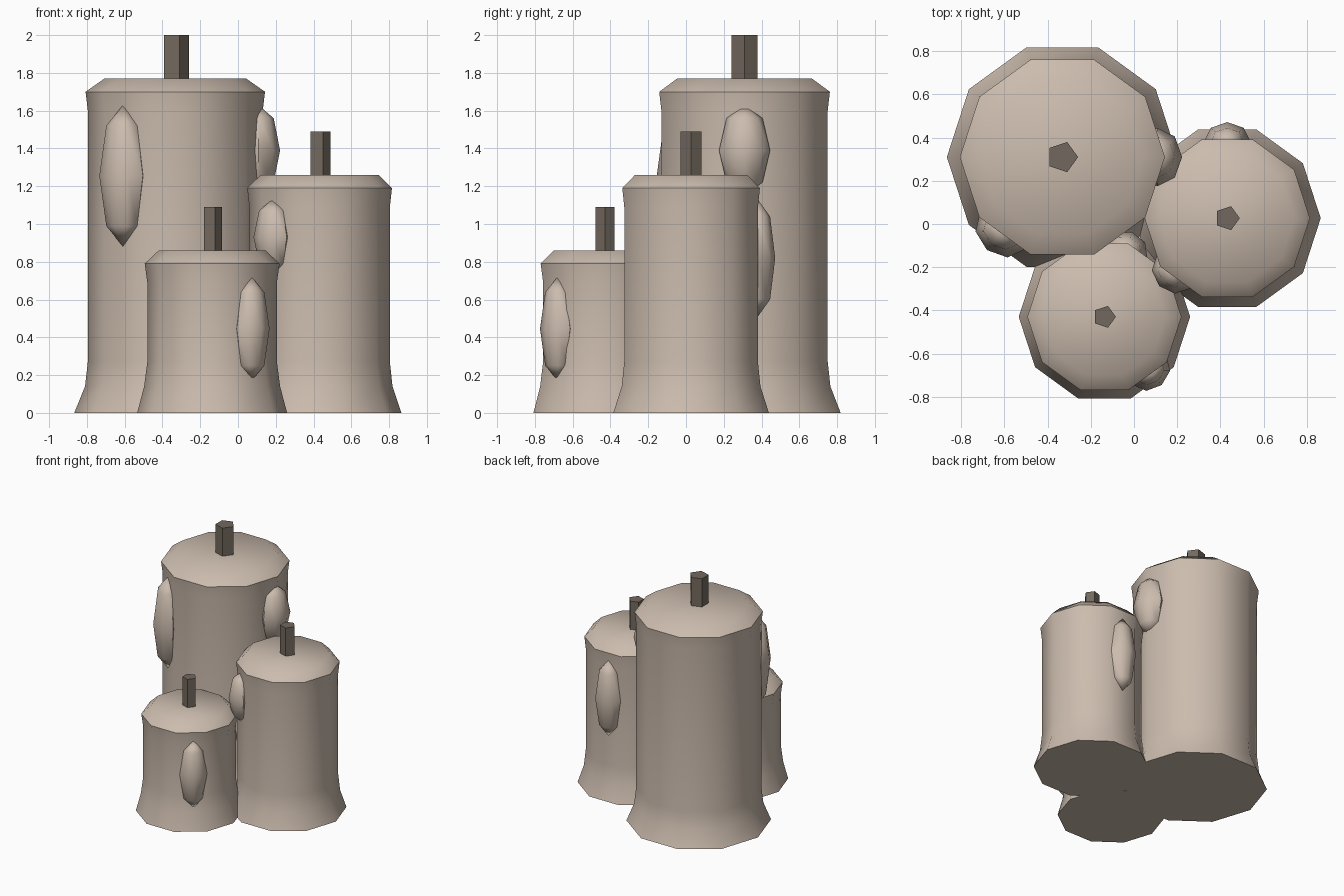
import bpy, bmesh, math
from mathutils import Matrix

if "Cube" in bpy.data.objects:
    bpy.data.objects.remove(bpy.data.objects["Cube"])


def material(name, rgb):
    m = bpy.data.materials.new(name)
    m.diffuse_color = (*rgb, 1)
    m.use_nodes = True
    m.node_tree.nodes["Principled BSDF"].inputs["Base Color"].default_value = m.diffuse_color
    return m


WAX = material("beige wax", (0.60, 0.50, 0.42))
WICK = material("dark wick", (0.17, 0.14, 0.112))


def finish(name, bm, mat, smooth_angle=None):
    bmesh.ops.recalc_face_normals(bm, faces=bm.faces)
    me = bpy.data.meshes.new(name)
    bm.to_mesh(me)
    bm.free()
    me.materials.append(mat)
    ob = bpy.data.objects.new(name, me)
    bpy.context.collection.objects.link(ob)
    if smooth_angle:
        bpy.ops.object.select_all(action='DESELECT')
        ob.select_set(True)
        bpy.context.view_layer.objects.active = ob
        bpy.ops.object.shade_smooth_by_angle(angle=math.radians(smooth_angle))


def lathe(name, cx, cy, profile, sides, mat, smooth_angle=None):
    """Stack rings of (radius, z) and cap both ends."""
    bm = bmesh.new()
    rings = []
    for r, z in profile:
        rings.append([bm.verts.new((cx + r * math.cos(2 * math.pi * i / sides),
                                    cy + r * math.sin(2 * math.pi * i / sides), z))
                      for i in range(sides)])
    for a, b in zip(rings, rings[1:]):
        for i in range(sides):
            j = (i + 1) % sides
            bm.faces.new((a[i], a[j], b[j], b[i]))
    bm.faces.new(rings[0][::-1])
    bm.faces.new(rings[-1])
    finish(name, bm, mat, smooth_angle)


def drip(name, cx, cy, dist, angle, z_low, z_high, width):
    """Faceted wax run, flattened against the candle side."""
    bm = bmesh.new()
    bmesh.ops.create_uvsphere(bm, u_segments=8, v_segments=4, radius=1)
    a = math.radians(angle)
    m = (Matrix.Translation((cx + dist * math.cos(a), cy + dist * math.sin(a), (z_low + z_high) / 2))
         @ Matrix.Rotation(a, 4, 'Z')
         @ Matrix.Diagonal((width * 0.85, width, (z_high - z_low) / 2, 1)))
    bm.transform(m)
    finish(name, bm, WAX, 46)


# name, centre x/y, base, body, rim and top radii, rim height, wick radius,
# drips as (angle, low z, high z, half width)
candles = [
    ("tall", -0.332, 0.31, 0.535, 0.463, 0.475, 0.375, 1.70, 0.073,
     [(0, 1.15, 1.63, 0.135), (231, 0.88, 1.63, 0.135)]),
    ("medium", 0.432, 0.027, 0.433, 0.372, 0.383, 0.312, 1.19, 0.058,
     [(90, 0.51, 1.13, 0.108), (225, 0.73, 1.13, 0.108)]),
    ("short", -0.137, -0.43, 0.397, 0.343, 0.357, 0.283, 0.79, 0.053,
     [(310, 0.17, 0.72, 0.102), (72, 0.32, 0.72, 0.102)]),
]

for name, x, y, base, body, rim, top, z, wick, drips in candles:
    # flared candle body with a bevelled top
    lathe(name + "_candle", x, y,
          [(base, 0), (rim + 0.003, 0.14), (body, 0.27), (body, z - 0.1), (rim, z), (top, z + 0.07)],
          10, WAX, 48)
    # five-sided wick
    lathe(name + "_wick", x, y, [(wick, z + 0.05), (wick, z + 0.30)], 5, WICK)
    # wax runs
    for i, (angle, lo, hi, w) in enumerate(drips):
        drip(f"{name}_drip_{i + 1}", x, y, body * 0.95, angle, lo, hi, w)
